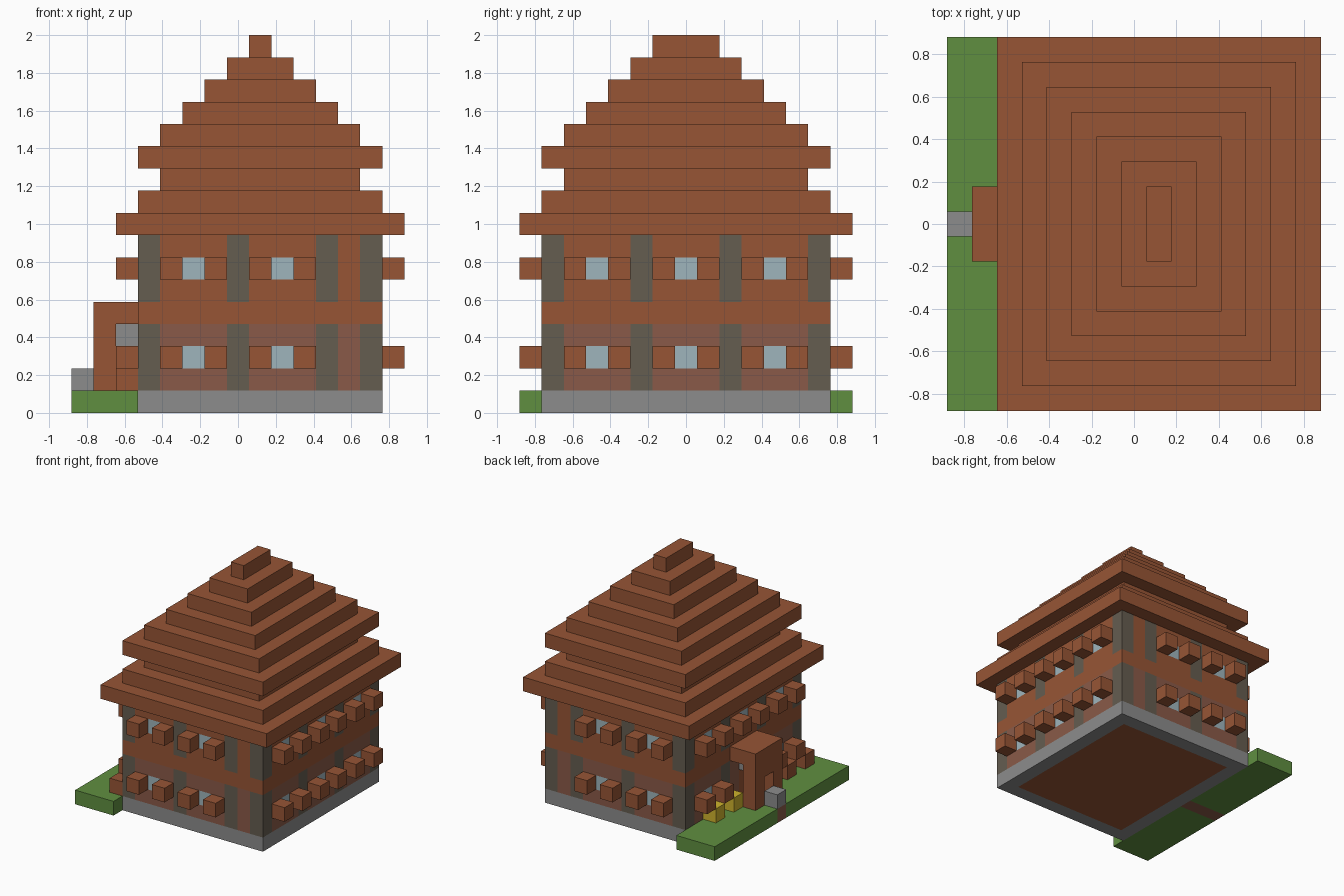
import bpy, bmesh
from mathutils import Vector

cube = bpy.data.objects.get("Cube")
if cube:
    bpy.data.objects.remove(cube, do_unlink=True)

U = 2 / 17          # size of one block
HALF = 7.5          # half the footprint in blocks


def material(name, rgb):
    linear = [((c / 255 + 0.055) / 1.055) ** 2.4 for c in rgb] + [1]
    m = bpy.data.materials.new(name)
    m.use_nodes = True
    m.diffuse_color = linear
    m.node_tree.nodes["Principled BSDF"].inputs["Base Color"].default_value = linear
    return m


wood = material("wood", (151, 85, 53))
brick = material("brick", (138, 90, 72))
post = material("weathered post", (101, 93, 80))
stone = material("stone", (140, 140, 140))
glass = material("glass", (159, 181, 188))
grass = material("grass", (96, 143, 64))
yellow = material("flower yellow", (208, 180, 45))


def box(name, mats, x, y, z, rule=None):
    """Box over block ranges; with a rule it is cut per block and coloured by face."""
    bm = bmesh.new()
    bmesh.ops.create_cube(bm, size=1)
    for v in bm.verts:
        v.co = Vector([r[0] if c < 0 else r[1] for c, r in zip(v.co, (x, y, z))])
    if rule:
        for axis, (lo, hi) in enumerate((x, y, z)):
            n = Vector([float(i == axis) for i in range(3)])
            for k in range(lo + 1, hi):
                bmesh.ops.bisect_plane(bm, geom=bm.verts[:] + bm.edges[:] + bm.faces[:],
                                       plane_co=n * k, plane_no=n)
        bm.normal_update()
        for f in bm.faces:
            f.material_index = mats.index(rule(f.calc_center_median(), f.normal))
        bmesh.ops.dissolve_limit(bm, angle_limit=0.01, verts=bm.verts[:],
                                 edges=bm.edges[:], delimit={'MATERIAL'})
    for v in bm.verts:
        v.co = Vector((v.co.x - HALF, v.co.y - HALF, v.co.z)) * U
    me = bpy.data.meshes.new(name)
    bm.to_mesh(me)
    bm.free()
    for m in mats:
        me.materials.append(m)
    ob = bpy.data.objects.new(name, me)
    bpy.context.collection.objects.link(ob)
    return ob


def block(name, mat, x, y, z):
    return box(name, [mat], (x, x + 1), (y, y + 1), (z, z + 1))


# Block positions along the long sides (y) and the short sides (x)
SIDE_POSTS, SIDE_WINDOWS = (1, 5, 9, 13), (3, 7, 11)
END_POSTS, END_WINDOWS = (3, 7, 11, 13), (5, 9)
WINDOW_ROWS = (2, 6)


def house_colour(c, n):
    level = int(c.z)
    if abs(n.z) > 0.5:
        inside = 4 < c.x < 13 and 2 < c.y < 13
        return wood if inside or n.z > 0 else stone
    if level == 0:
        return stone
    side = abs(n.x) > 0.5
    cell = int(c.y) if side else int(c.x)
    if n.x < -0.5 and cell == 7 and level < 3:      # door
        return wood
    if level in (4, 8):
        return wood
    if cell in (SIDE_POSTS if side else END_POSTS):
        return post
    if level in WINDOW_ROWS and cell in (SIDE_WINDOWS if side else END_WINDOWS):
        return glass
    return brick if level < 4 else wood


box("house_body", [wood, brick, post, stone, glass], (3, 14), (1, 14), (0, 8), house_colour)

# Stepped roof: inset of each layer from the widest eave
for i, inset in enumerate((0, 1, 2, 1, 2, 3, 4, 5, 6)):
    box(f"roof_layer_{i + 1}", [wood], (2 + inset, 15 - inset),
        (inset, 15 - inset), (8 + i, 9 + i))

# Open shutters beside every window
for z in WINDOW_ROWS:
    for w in SIDE_WINDOWS:
        for y in (w - 1, w + 1):
            block("left_shutter", wood, 14, y, z)
            if not (z == 2 and w == 7):             # the porch stands here
                block("right_shutter", wood, 2, y, z)
    for w in END_WINDOWS:
        for x in (w - 1, w + 1):
            block("front_shutter", wood, x, 0, z)
            block("back_shutter", wood, x, 14, z)

# Garden strip with a path to the door
box("lawn_front", [grass], (0, 3), (0, 7), (0, 1))
box("lawn_back", [grass], (0, 3), (8, 15), (0, 1))
box("path", [brick], (0, 3), (7, 8), (0, 1))
block("door_step", stone, 0, 7, 1)

# Porch
for y in (6, 8):
    box("porch_post", [wood], (1, 2), (y, y + 1), (1, 4))
block("porch_lintel", wood, 1, 7, 3)
block("porch_keystone", stone, 2, 7, 3)
box("porch_roof", [wood], (1, 3), (6, 9), (4, 5))

# Garden blocks along the wall
for y in (9, 11):
    block("flower_bed", yellow, 2, y, 1)
for y in (1, 3):
    block("garden_crate", wood, 2, y, 1)
